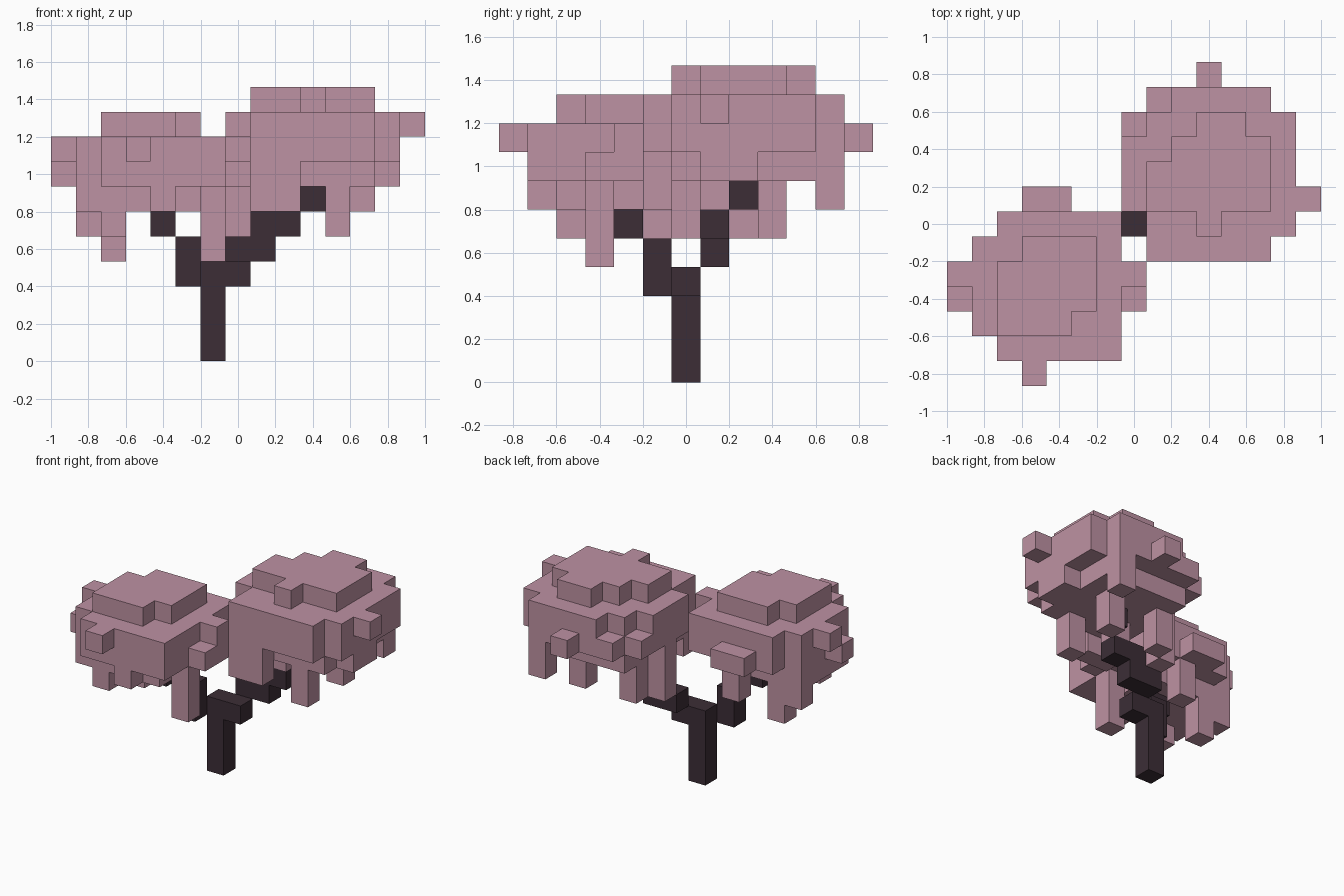
import bpy
import bmesh
import math
from mathutils import Vector

cube = bpy.data.objects.get("Cube")
if cube:
    bpy.data.objects.remove(cube, do_unlink=True)

UNIT = 2 / 15
ORIGIN = Vector((-7.5, -6.5, 0))


def material(name, rgb):
    mat = bpy.data.materials.new(name)
    mat.use_nodes = True
    mat.diffuse_color = (*rgb, 1)
    shader = mat.node_tree.nodes["Principled BSDF"]
    shader.inputs["Base Color"].default_value = (*rgb, 1)
    shader.inputs["Roughness"].default_value = 0.9
    return mat


def block(x, y, z):
    """Cells of a box; each axis is one index or a (first, last) pair."""
    spans = [a if isinstance(a, tuple) else (a, a) for a in (x, y, z)]
    xs, ys, zs = [range(a, b + 1) for a, b in spans]
    return {(i, j, k) for i in xs for j in ys for k in zs}


def build(name, cells, mat):
    """Skin a set of cells: only exposed faces, flat areas merged."""
    bm = bmesh.new()
    corners = {}

    def corner(point):
        key = tuple(round(c) for c in point)
        if key not in corners:
            corners[key] = bm.verts.new((Vector(key) + ORIGIN) * UNIT)
        return corners[key]

    for cell in sorted(cells):
        for axis in range(3):
            for side in (0, 1):
                step = Vector((0, 0, 0))
                step[axis] = 1
                neighbour = Vector(cell) + step * (side * 2 - 1)
                if tuple(round(c) for c in neighbour) in cells:
                    continue
                u, v = Vector((0, 0, 0)), Vector((0, 0, 0))
                u[(axis + 1) % 3] = 1
                v[(axis + 2) % 3] = 1
                base = Vector(cell) + step * side
                loop = [base, base + u, base + u + v, base + v]
                if not side:
                    loop.reverse()
                bm.faces.new([corner(p) for p in loop])
    bmesh.ops.dissolve_limit(bm, angle_limit=math.radians(1),
                             verts=bm.verts[:], edges=bm.edges[:])
    bmesh.ops.triangulate(bm, faces=[f for f in bm.faces if len(f.verts) > 4])
    mesh = bpy.data.meshes.new(name)
    bm.to_mesh(mesh)
    bm.free()
    mesh.materials.append(mat)
    obj = bpy.data.objects.new(name, mesh)
    bpy.context.scene.collection.objects.link(obj)


bark = material("dark bark", (0.045, 0.027, 0.037))
blossom = material("pink blossom", (0.515, 0.287, 0.366))

# Trunk and the two stepped branches
build("trunk", block(6, 6, (0, 3)), bark)
build("right_branch", block(5, 5, (3, 4)) | block(4, 4, 5), bark)
build("left_branch", block(7, 6, 3) | block((7, 8), 7, 4)
      | block((8, 9), 7, 5) | block(10, 8, 6), bark)

# Lower canopy: wide body, smaller cap, ragged underside
low = block((2, 6), (1, 6), (7, 8)) | block(1, (2, 5), (7, 8))
low |= block((2, 5), (2, 5), 9) - block(2, 5, 9) - block(5, 2, 9)
low |= block((1, 5), (2, 5), 6) | block(4, 1, 6)
# Lower canopy: side tufts
low |= block(0, 3, 7) | block(0, 4, 8) | block(3, 0, 8)
low |= block(7, 3, 7) | block(7, 4, (7, 8)) | block((3, 4), 7, 7)
# Lower canopy: hanging strands
low |= block(6, 3, (4, 6)) | block(2, 5, (4, 6)) | block(2, 2, 5)
low |= block(1, 5, 5) | block(4, 6, (5, 6))
build("right_canopy", low, blossom)

# Upper canopy: wide body and cap
high = block((8, 12), (5, 11), (8, 9)) | block(13, (6, 10), (8, 9))
high |= block(7, (7, 9), (8, 9)) | block(7, 10, 8)
high -= block(8, 11, 9)
high |= block((8, 12), (7, 8), 10) | block((9, 12), 9, 10)
high |= block((10, 11), 10, 10) | block(10, 6, 10)
# Upper canopy: ragged underside
high |= block((8, 12), (6, 10), 7) | block((8, 9), 5, (6, 7))
high |= block(13, (7, 8), 7) | block(9, 7, 6)
# Upper canopy: side tufts
high |= block(14, 7, 9) | block(10, 12, 8)
# Upper canopy: hanging strands
high |= block(7, 8, (5, 7)) | block(8, 9, (5, 6))
high |= block(11, 6, (5, 6)) | block(11, 9, (5, 6)) | block(12, 11, (6, 7))
build("left_canopy", high, blossom)
